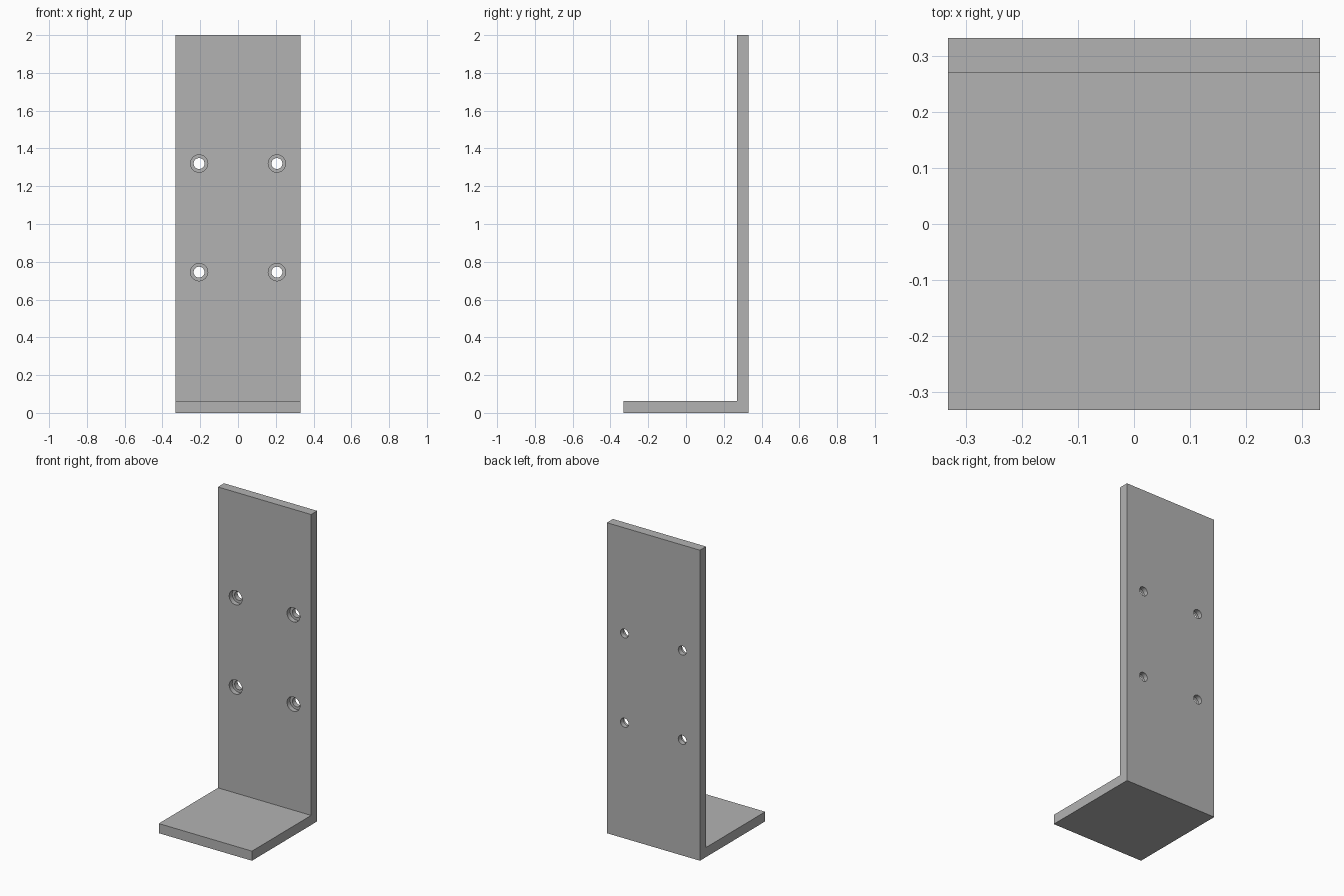
import bpy, bmesh, math

if "Cube" in bpy.data.objects:
    bpy.data.objects.remove(bpy.data.objects["Cube"])

HALF, THICK, HEIGHT = 0.332, 0.062, 2.0
HOLE_X, HOLE_Z = 0.206, (0.745, 1.32)
FACE_Y = HALF - THICK  # front of the upright plate

grey = bpy.data.materials.new("plain grey")
grey.diffuse_color = (0.45, 0.45, 0.45, 1)
grey.use_nodes = True
grey.node_tree.nodes["Principled BSDF"].inputs["Base Color"].default_value = grey.diffuse_color


def finish(bm, name):
    bmesh.ops.recalc_face_normals(bm, faces=bm.faces)
    mesh = bpy.data.meshes.new(name)
    bm.to_mesh(mesh)
    bm.free()
    mesh.materials.append(grey)
    obj = bpy.data.objects.new(name, mesh)
    bpy.context.collection.objects.link(obj)
    return obj


# L-shaped bracket: side profile (y, z) extruded across x
bm = bmesh.new()
profile = [(-HALF, 0), (HALF, 0), (HALF, HEIGHT), (FACE_Y, HEIGHT),
           (FACE_Y, THICK), (-HALF, THICK)]
side = bm.faces.new([bm.verts.new((-HALF, y, z)) for y, z in profile])
ext = bmesh.ops.extrude_face_region(bm, geom=[side])
bmesh.ops.translate(bm, vec=(2 * HALF, 0, 0),
                    verts=[g for g in ext["geom"] if isinstance(g, bmesh.types.BMVert)])
bracket = finish(bm, "angle_bracket")

# Stepped hole cutters: wide recess from the front, narrow bore to the back
steps = [(0.046, FACE_Y - 0.05), (0.046, FACE_Y + 0.031),
         (0.029, FACE_Y + 0.031), (0.029, HALF + 0.05)]
SIDES = 32
bm = bmesh.new()
for x in (-HOLE_X, HOLE_X):
    for z in HOLE_Z:
        rings = [[bm.verts.new((x + r * math.cos(2 * math.pi * i / SIDES), y,
                                z + r * math.sin(2 * math.pi * i / SIDES)))
                  for i in range(SIDES)] for r, y in steps]
        for a, b in zip(rings, rings[1:]):
            for i in range(SIDES):
                j = (i + 1) % SIDES
                bm.faces.new((a[i], a[j], b[j], b[i]))
        bm.faces.new(rings[0])
        bm.faces.new(rings[-1])
cutter = finish(bm, "hole_cutters")

# Cut the screw holes and bake the result
mod = bracket.modifiers.new("screw holes", "BOOLEAN")
mod.operation = "DIFFERENCE"
mod.solver = "EXACT"
mod.object = cutter
bpy.context.view_layer.objects.active = bracket
bracket.select_set(True)
bpy.ops.object.modifier_apply(modifier=mod.name)
bpy.data.objects.remove(cutter)
bpy.ops.object.shade_smooth_by_angle(angle=math.radians(30))
